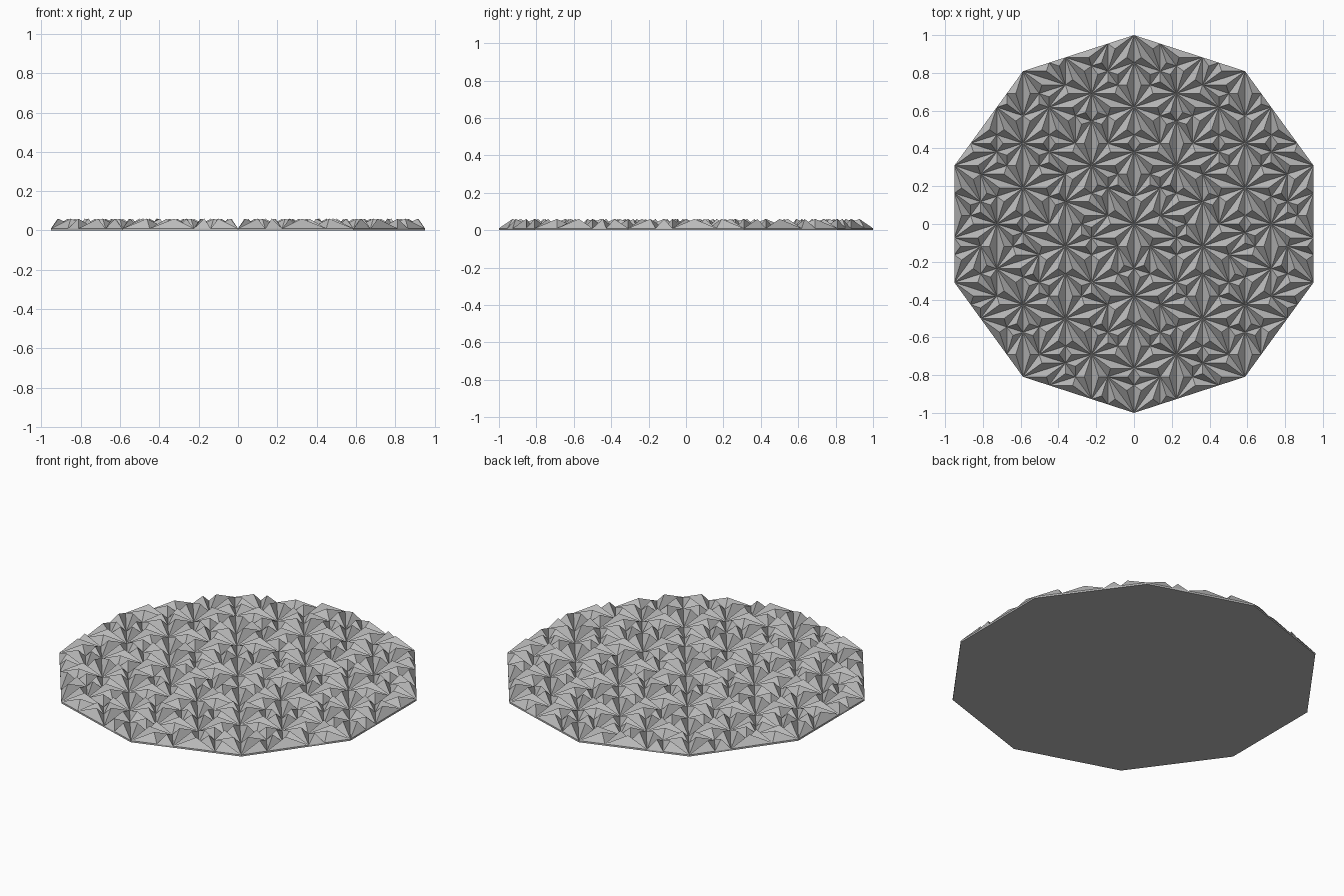
import bpy, bmesh, math
from mathutils import Vector

if "Cube" in bpy.data.objects:
    bpy.data.objects.remove(bpy.data.objects["Cube"])

PHI = (1 + math.sqrt(5)) / 2
BASE = 0.01      # thickness of the slab
PEAK = 0.06      # height of the facet tips
STEPS = 4        # tiling subdivisions

grey = bpy.data.materials.new("stone_grey")
grey.diffuse_color = (0.5, 0.5, 0.5, 1)
grey.use_nodes = True
grey.node_tree.nodes["Principled BSDF"].inputs["Base Color"].default_value = grey.diffuse_color


def ring(k):
    a = math.radians(90 + 36 * k)
    return Vector((math.cos(a), math.sin(a)))


def subdivide(tris):
    """Split thin (0) and wide (1) golden triangles into smaller ones."""
    out = []
    for kind, a, b, c in tris:
        if kind == 0:
            p = a + (b - a) / PHI
            out += [(0, c, p, b), (1, p, c, a)]
        else:
            q = b + (a - b) / PHI
            r = b + (c - b) / PHI
            out += [(1, r, c, a), (1, q, r, b), (0, r, q, a)]
    return out


def make_object(name, bm):
    bmesh.ops.recalc_face_normals(bm, faces=bm.faces)
    mesh = bpy.data.meshes.new(name)
    bm.to_mesh(mesh)
    bm.free()
    mesh.materials.append(grey)
    obj = bpy.data.objects.new(name, mesh)
    bpy.context.collection.objects.link(obj)
    return obj


# Golden triangle tiling of the decagon, mirrored in alternate wedges
tiles = []
for k in range(10):
    b, c = ring(k), ring(k + 1)
    if k % 2:
        b, c = c, b
    tiles.append((0, Vector((0, 0)), b, c))
for _ in range(STEPS):
    tiles = subdivide(tiles)

# Decagonal slab with a three-sided pyramid on every tile
bm = bmesh.new()
cache = {}


def vert(p, z):
    key = (round(p.x, 4), round(p.y, 4), z)
    if key not in cache:
        cache[key] = bm.verts.new((p.x, p.y, z))
    return cache[key]


for kind, a, b, c in tiles:
    la, lb, lc = (b - c).length, (c - a).length, (a - b).length
    tip = vert((a * la + b * lb + c * lc) / (la + lb + lc), PEAK)
    for p, q in ((a, b), (b, c), (c, a)):
        bm.faces.new((vert(p, BASE), vert(q, BASE), tip))

# Side walls and flat underside
rim = [e for e in bm.edges if e.is_boundary]
walls = bmesh.ops.extrude_edge_only(bm, edges=rim)["geom"]
for v in walls:
    if isinstance(v, bmesh.types.BMVert):
        v.co.z = 0
bmesh.ops.holes_fill(bm, edges=[e for e in bm.edges if e.is_boundary], sides=0)
make_object("faceted_decagon_panel", bm)
